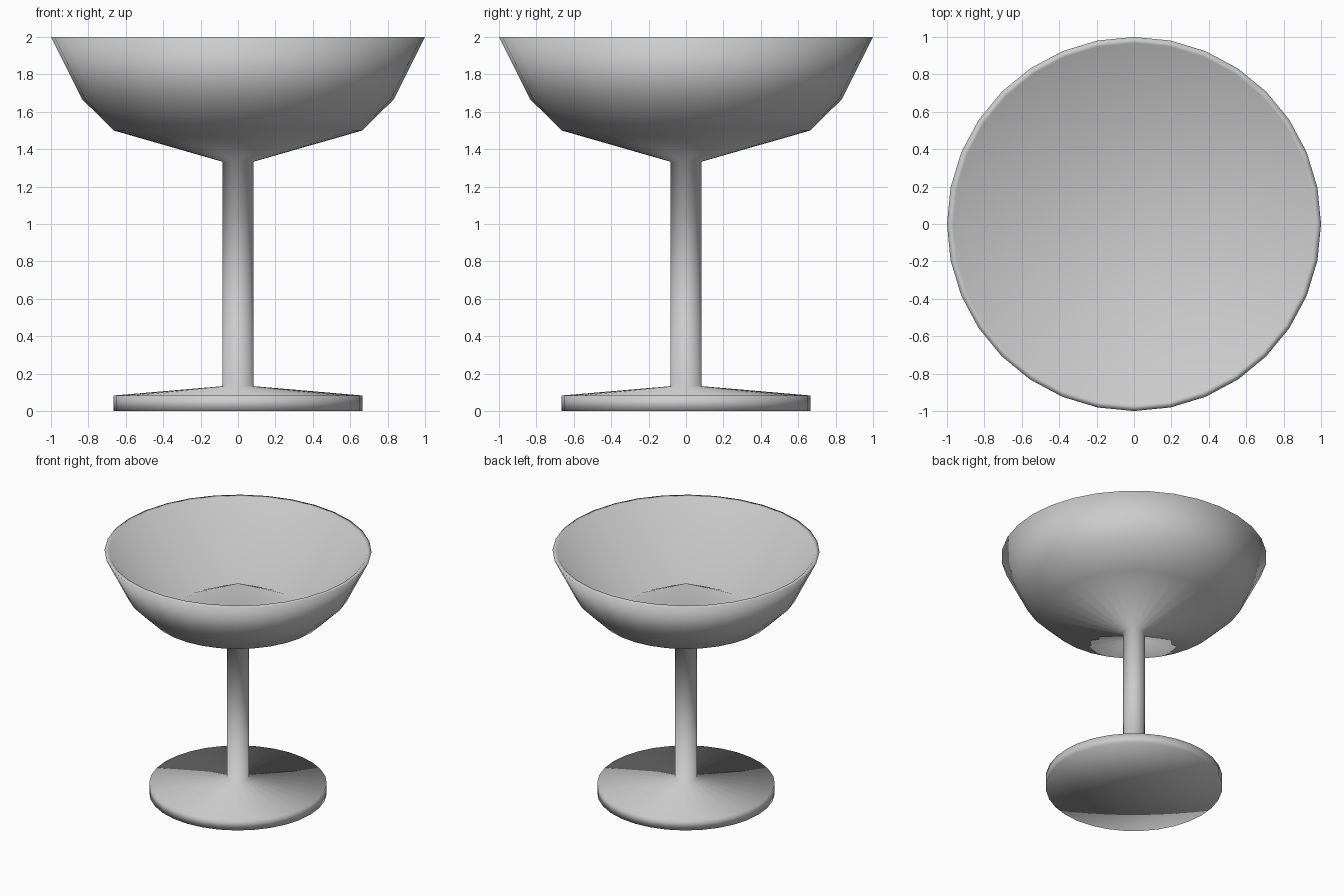
import bpy, bmesh, math

if "Cube" in bpy.data.objects:
    bpy.data.objects.remove(bpy.data.objects["Cube"])

SIDES = 32

# Half profile (radius, height): foot, stem, bowl outside, rim, bowl inside
PROFILE = [
    (0, 0), (0.665, 0), (0.665, 0.083),
    (0.083, 0.133), (0.083, 1.333),
    (0.665, 1.5), (0.833, 1.667), (1, 2),
    (0.967, 2), (0.5, 1.483), (0, 1.733),
]


def lathe(name, profile, sides):
    bm = bmesh.new()
    rings = []
    for r, z in profile:
        if r == 0:
            rings.append([bm.verts.new((0, 0, z))] * sides)
        else:
            rings.append([bm.verts.new((r * math.cos(math.tau * i / sides),
                                        r * math.sin(math.tau * i / sides), z))
                          for i in range(sides)])
    for low, high in zip(rings, rings[1:]):
        for i in range(sides):
            j = (i + 1) % sides
            corners = list(dict.fromkeys((low[i], low[j], high[j], high[i])))
            bm.faces.new(corners).smooth = True
    bmesh.ops.recalc_face_normals(bm, faces=bm.faces)
    mesh = bpy.data.meshes.new(name)
    bm.to_mesh(mesh)
    bm.free()
    obj = bpy.data.objects.new(name, mesh)
    bpy.context.collection.objects.link(obj)
    return obj


# One-piece turned goblet
lathe("goblet", PROFILE, SIDES)
